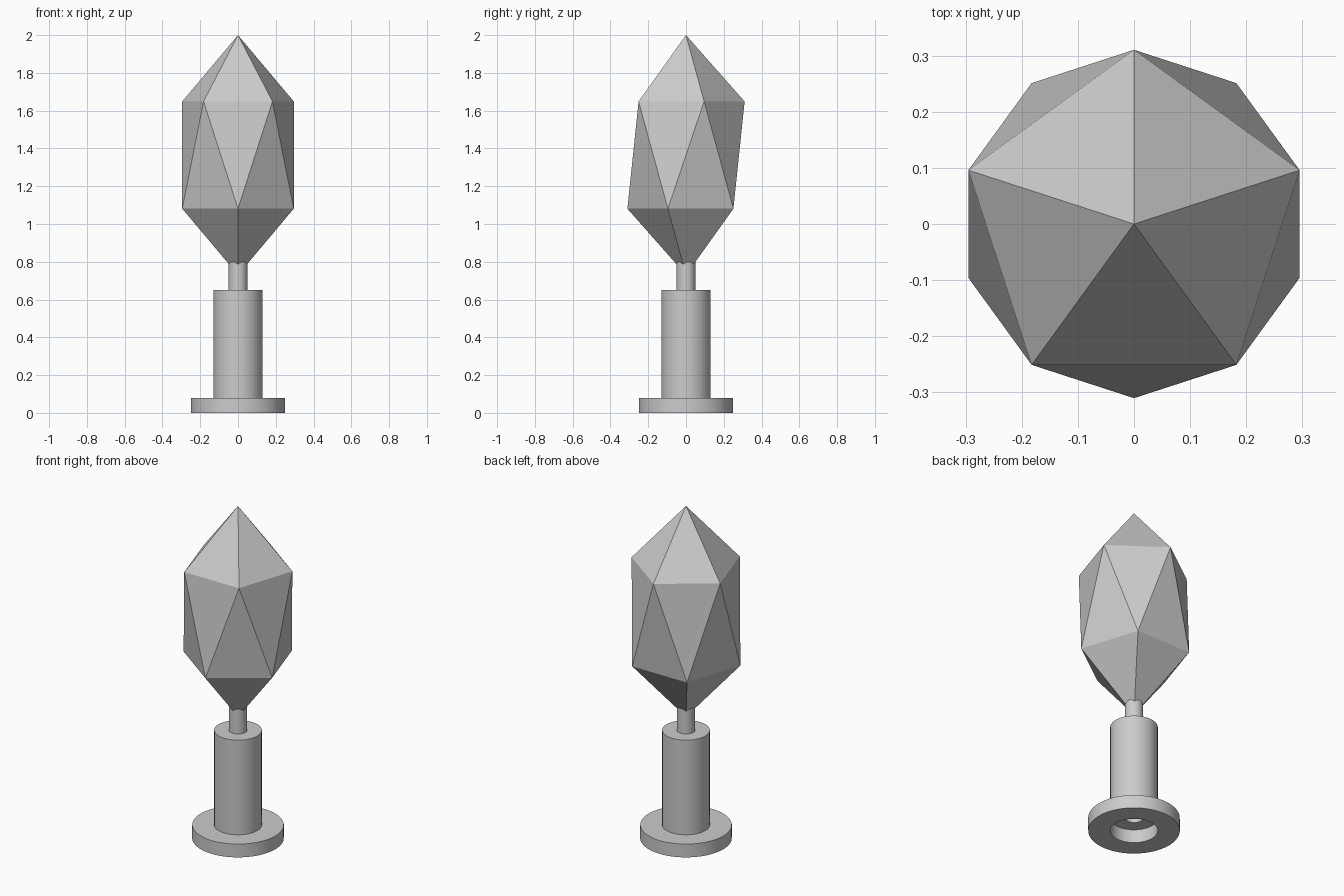
import bpy, bmesh, math

if "Cube" in bpy.data.objects:
    bpy.data.objects.remove(bpy.data.objects["Cube"])


def lathe(name, profile, closed, segments=48):
    """Revolve an (r, z) profile around the z axis."""
    bm = bmesh.new()
    rings = []
    for r, z in profile:
        rings.append([bm.verts.new((r * math.cos(2 * math.pi * i / segments),
                                    r * math.sin(2 * math.pi * i / segments), z))
                      for i in range(segments)])
    pairs = list(zip(rings, rings[1:]))
    if closed:
        pairs.append((rings[-1], rings[0]))
    for a, b in pairs:
        for i in range(segments):
            j = (i + 1) % segments
            bm.faces.new((a[i], a[j], b[j], b[i]))
    if closed:
        bmesh.ops.recalc_face_normals(bm, faces=bm.faces)
    mesh = bpy.data.meshes.new(name)
    bm.to_mesh(mesh)
    bm.free()
    obj = bpy.data.objects.new(name, mesh)
    bpy.context.collection.objects.link(obj)
    bpy.ops.object.select_all(action='DESELECT')
    obj.select_set(True)
    bpy.context.view_layer.objects.active = obj
    bpy.ops.object.shade_smooth_by_angle(angle=math.radians(30))
    return obj


def tube(name, r_out, r_in, z0, z1):
    return lathe(name, [(r_out, z0), (r_out, z1), (r_in, z1), (r_in, z0)], True)


# Stepped hollow handle: flange, grip and thin stem
tube("base_flange", 0.25, 0.13, 0.0, 0.08)
tube("grip", 0.13, 0.05, 0.08, 0.65)
lathe("stem", [(0.05, 0.65), (0.05, 0.80)], False)

# Crystal: stretched icosahedron, a lower corner facing the front
bpy.ops.mesh.primitive_ico_sphere_add(subdivisions=1, radius=1, location=(0, 0, 1.365),
                                      rotation=(0, 0, math.radians(90)))
crystal = bpy.context.object
crystal.name = "crystal"
crystal.scale = (0.347, 0.347, 0.635)
